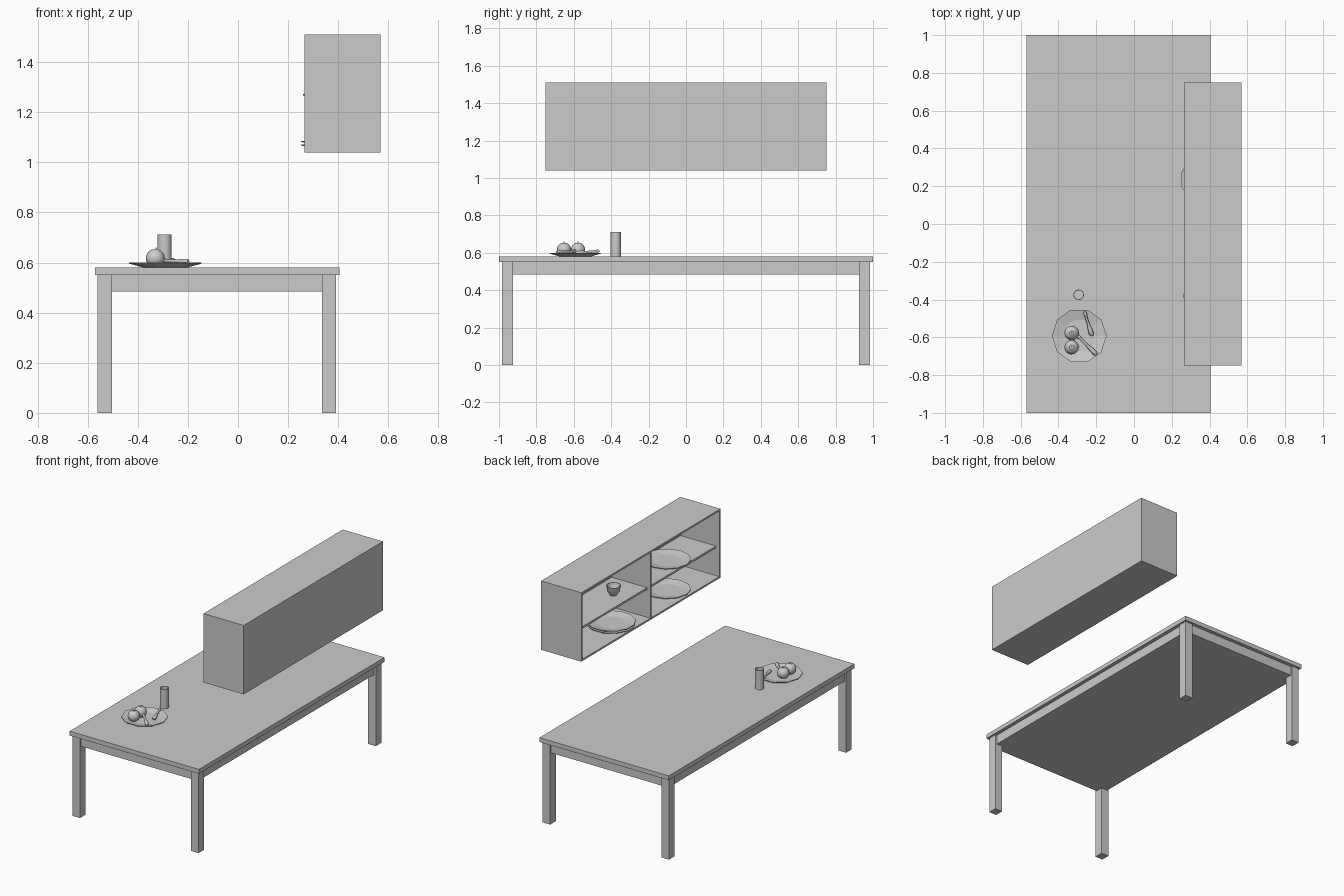
import bpy, bmesh, math
from mathutils import Vector

cube = bpy.data.objects.get("Cube")
if cube:
    bpy.data.objects.remove(cube, do_unlink=True)

# One plain grey for everything
grey = bpy.data.materials.new("plain_grey")
grey.use_nodes = True
COLOUR = (0.6, 0.6, 0.6, 1)
grey.diffuse_color = COLOUR
grey.node_tree.nodes["Principled BSDF"].inputs["Base Color"].default_value = COLOUR


def finish(name, bm, smooth=False):
    bmesh.ops.recalc_face_normals(bm, faces=bm.faces)
    mesh = bpy.data.meshes.new(name)
    bm.to_mesh(mesh)
    bm.free()
    mesh.materials.append(grey)
    obj = bpy.data.objects.new(name, mesh)
    bpy.context.collection.objects.link(obj)
    if smooth:
        bpy.ops.object.select_all(action="DESELECT")
        obj.select_set(True)
        bpy.context.view_layer.objects.active = obj
        bpy.ops.object.shade_smooth_by_angle(angle=math.radians(40))
    return obj


def box(name, x, y, z):
    """Box from a (low, high) pair on each axis."""
    bm = bmesh.new()
    bmesh.ops.create_cube(bm, size=1)
    for v in bm.verts:
        v.co = [(a + b) / 2 + c * (b - a) for c, (a, b) in zip(v.co, (x, y, z))]
    return finish(name, bm)


def lathe(name, profile, centre, sides, smooth=False, turn=0):
    """Revolve (radius, height) points about a vertical axis."""
    bm = bmesh.new()
    vs = [bm.verts.new((r * math.cos(turn), r * math.sin(turn), z)) for r, z in profile]
    for a, b in zip(vs, vs[1:]):
        bm.edges.new((a, b))
    bmesh.ops.spin(bm, geom=bm.verts[:] + bm.edges[:], cent=(0, 0, 0), axis=(0, 0, 1),
                   angle=math.tau, steps=sides, use_merge=False)
    bmesh.ops.remove_doubles(bm, verts=bm.verts, dist=1e-5)
    obj = finish(name, bm, smooth)
    obj.location = centre
    return obj


def plate(name, centre, r, h, sides, turn=0):
    foot = r * 0.6
    lathe(name, [(0, 0), (foot, 0), (r, h - 0.004), (r, h), (foot, 0.007), (0, 0.007)],
          centre, sides, turn=turn)


def rod(name, points):
    """Rounded tapering stick through (x, y, z, radius) points."""
    curve = bpy.data.curves.new(name, "CURVE")
    curve.dimensions = "3D"
    curve.bevel_depth = 1
    curve.bevel_resolution = 1
    curve.use_fill_caps = True
    spline = curve.splines.new("POLY")
    spline.points.add(len(points) - 1)
    for p, (x, y, z, r) in zip(spline.points, points):
        p.co, p.radius = (x, y, z, 1), r
    curve.materials.append(grey)
    obj = bpy.data.objects.new(name, curve)
    bpy.context.collection.objects.link(obj)


# Table
box("table_top", (-0.57, 0.405), (-1, 1), (0.55, 0.58))
box("table_frame", (-0.55, 0.38), (-0.975, 0.975), (0.485, 0.55))
for side, x in (("right", -0.56), ("left", 0.335)):
    for end, y in (("front", -0.985), ("back", 0.925)):
        box(f"{end}_{side}_leg", (x, x + 0.057), (y, y + 0.06), (0, 0.55))

# Wall cabinet, open towards -x
X0, X1, Y, Z0, Z1, T = 0.265, 0.568, 0.75, 1.04, 1.51, 0.012
box("cabinet_bottom", (X0, X1), (-Y, Y), (Z0, Z0 + T))
box("cabinet_top", (X0, X1), (-Y, Y), (Z1 - T, Z1))
box("cabinet_back", (X1 - T, X1), (-Y, Y), (Z0 + T, Z1 - T))
for name, y in (("cabinet_front_side", -Y), ("cabinet_divider", -T / 2), ("cabinet_back_side", Y - T)):
    box(name, (X0, X1 - T), (y, y + T), (Z0 + T, Z1 - T))
box("front_shelf", (0.29, X1 - T), (-Y + T, -T / 2), (1.24, 1.254))
box("back_shelf", (0.29, X1 - T), (T / 2, Y - T), (1.24, 1.254))

# Crockery in the cabinet
half = math.pi / 12
plate("lower_stacked_plate", (0.4, 0.235, Z0 + T), 0.153, 0.02, 12, half)
plate("upper_stacked_plate", (0.4, 0.235, Z0 + T + 0.014), 0.153, 0.02, 12, half)
plate("lower_plate", (0.408, -0.38, Z0 + T), 0.148, 0.018, 12)
plate("shelf_plate", (0.408, -0.38, 1.254), 0.148, 0.018, 12)
lathe("cup", [(0, 0), (0.022, 0), (0.026, 0.008), (0.038, 0.025), (0.046, 0.065),
              (0.042, 0.065), (0.034, 0.027), (0.02, 0.012), (0, 0.01)],
      (0.4, 0.21, 1.254), 12, True)

# Table setting
plate("table_plate", (-0.29, -0.592, 0.58), 0.145, 0.02, 10)
lathe("drinking_glass", [(0, 0), (0.028, 0), (0.028, 0.132), (0.024, 0.132), (0.024, 0.01), (0, 0.01)],
      (-0.293, -0.375, 0.58), 16, True)

# Fruit with a dimple and a short stem
R = 0.038
fruit = [(R * math.sin(math.pi * i / 10), -R * math.cos(math.pi * i / 10)) for i in range(10)]
fruit.append((0, R * 0.85))
for name, y in (("inner", -0.577), ("outer", -0.652)):
    lathe(f"{name}_fruit", fruit, (-0.33, y, 0.617), 16, True)
    rod(f"{name}_fruit_stem", [(-0.33, y, 0.645, 0.002), (-0.327, y, 0.66, 0.002)])

# Two club-ended sticks on the plate
for name, a, b in (("first", Vector((-0.262, -0.465, 0.61)), Vector((-0.222, -0.592, 0.598))),
                   ("second", Vector((-0.3, -0.59, 0.608)), Vector((-0.198, -0.692, 0.603)))):
    shape = [(0, 0.006), (0.05, 0.01), (0.15, 0.007), (0.5, 0.007), (0.75, 0.012), (0.92, 0.013), (1, 0.007)]
    rod(f"{name}_stick", [(*a.lerp(b, t), r) for t, r in shape])
